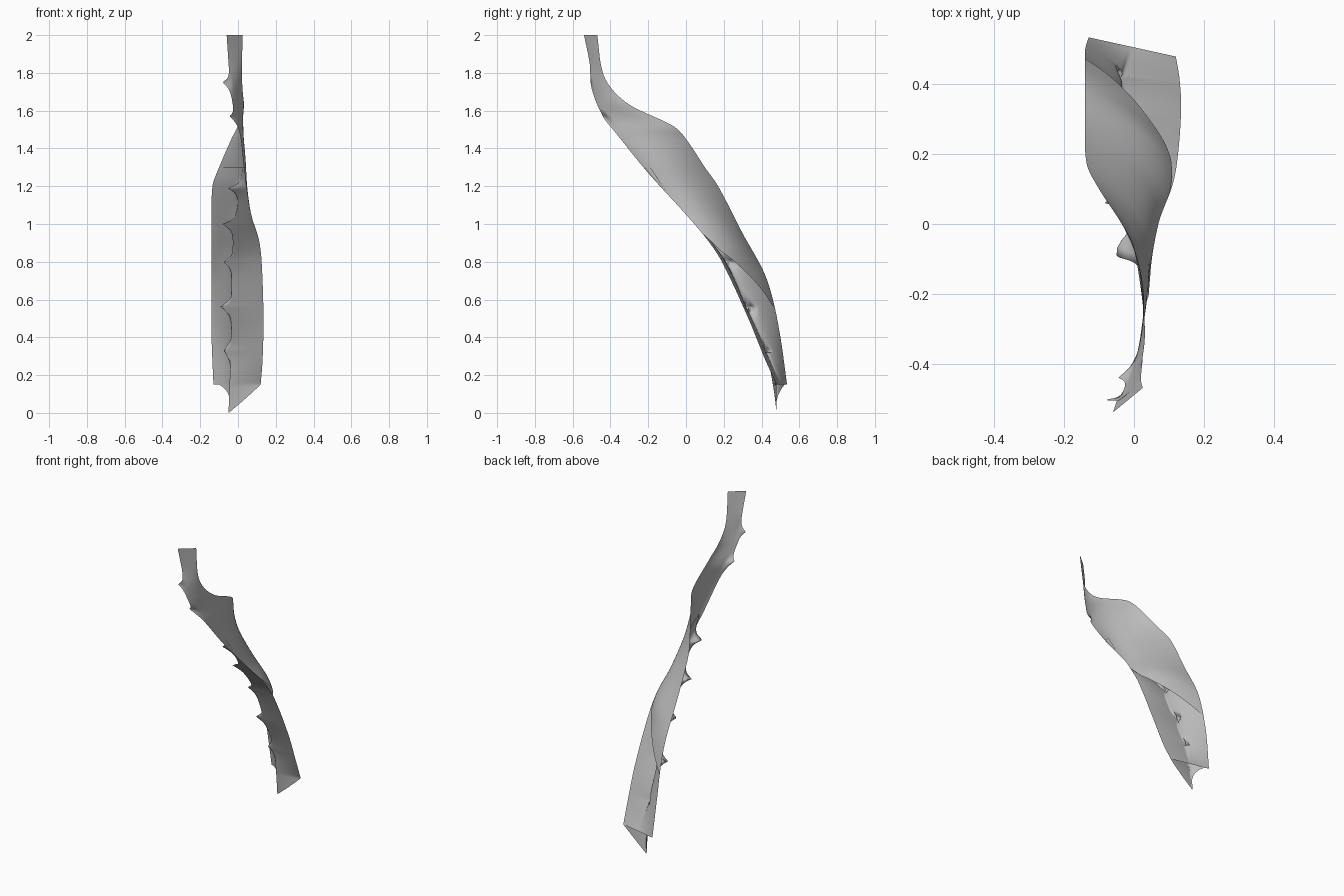
import bpy
import bmesh
import math
from mathutils import Vector

if "Cube" in bpy.data.objects:
    bpy.data.objects.remove(bpy.data.objects["Cube"])

# One plain grey for the whole leaf
grey = bpy.data.materials.new("soft grey")
grey.use_nodes = True
grey.diffuse_color = (0.5, 0.5, 0.5, 1)
shader = grey.node_tree.nodes["Principled BSDF"]
shader.inputs["Base Color"].default_value = (0.5, 0.5, 0.5, 1)
shader.inputs["Roughness"].default_value = 0.7


def curve(points):
    """Smooth curve through (z, x, y) points, listed from low to high."""
    heights = [p[0] for p in points]
    places = [Vector((p[1], p[2], 0)) for p in points]
    last = len(points) - 1

    def slope(i):
        a, b = max(i - 1, 0), min(i + 1, last)
        return (places[b] - places[a]) / (heights[b] - heights[a])

    def at(z):
        z = min(max(z, heights[0]), heights[-1])
        i = 0
        while i < last - 1 and z > heights[i + 1]:
            i += 1
        step = heights[i + 1] - heights[i]
        u = (z - heights[i]) / step
        ease = u * u * (3 - 2 * u)
        bend = slope(i) * (u * (1 - u) ** 2) - slope(i + 1) * (u * u * (1 - u))
        return places[i].lerp(places[i + 1], ease) + bend * step
    return at


# Guide curves: two borders, the thorny keel, and the bulge of the upper blade
front_border = curve([
    (0.15, 0.12, 0.48), (0.28, 0.13, 0.42), (0.5, 0.135, 0.33), (0.8, 0.125, 0.19),
    (0.92, 0.11, 0.11), (1.05, 0.07, 0.0), (1.27, 0.035, -0.2), (1.48, 0.01, -0.37),
    (1.57, -0.015, -0.44), (1.72, -0.04, -0.5), (1.85, -0.05, -0.51), (2, -0.06, -0.54)])
back_border = curve([
    (0.15, -0.13, 0.535), (0.4, -0.14, 0.5), (0.6, -0.14, 0.46), (0.75, -0.14, 0.41),
    (0.95, -0.14, 0.3), (1.2, -0.135, 0.17), (1.3, -0.1, 0.1), (1.45, -0.035, 0),
    (1.52, 0, -0.07), (1.62, 0.03, -0.28), (1.7, 0.025, -0.38), (1.8, 0.02, -0.44),
    (2, 0.025, -0.47)])
keel = curve([
    (0, -0.05, 0.48), (0.15, -0.045, 0.46), (0.33, -0.035, 0.42), (0.56, -0.035, 0.32),
    (0.8, -0.03, 0.21), (1, -0.02, 0.06), (1.1, 0, -0.02), (1.2, 0.015, -0.1),
    (1.4, 0.03, -0.24)])
bulge = curve([
    (0.5, 0.01, 0.01), (0.75, 0.015, 0.02), (0.9, 0.04, 0.025), (1.27, 0.06, 0),
    (1.5, 0.03, 0), (1.7, 0.012, 0), (2, 0, 0)])


def blade(name, top, bottom, push, thorns, thorn_column, rows, columns=44):
    """Sheet between the borders, pushed out of flat and drawn into thorns."""
    bm = bmesh.new()
    grid = []
    for r in range(rows + 1):
        line = []
        for c in range(columns + 1):
            t = c / columns
            z = top(t) + (bottom(t) - top(t)) * r / rows
            p = front_border(z).lerp(back_border(z), t) + push(z, t)
            reach = 0.18 if t < thorn_column else 0.07
            across = math.exp(-((t - thorn_column) / reach) ** 2)
            for height, length in thorns:
                # Thorns are sharp above and flare out more slowly below
                width = 0.018 if z > height else 0.028
                pull = math.exp(-abs((z - height) / width) ** 1.15) * across
                p += Vector((-1, 0, 0)) * length * pull
            line.append(bm.verts.new((p.x, p.y, z)))
        grid.append(line)
    for a, b in zip(grid, grid[1:]):
        for c in range(columns):
            bm.faces.new((a[c], a[c + 1], b[c + 1], b[c]))
    bmesh.ops.recalc_face_normals(bm, faces=bm.faces)
    mesh = bpy.data.meshes.new(name)
    bm.to_mesh(mesh)
    bm.free()
    mesh.materials.append(grey)
    mesh.shade_smooth()
    obj = bpy.data.objects.new(name, mesh)
    bpy.context.collection.objects.link(obj)
    return obj


def arched(z, t):
    """Gentle outward curve of the smooth blade."""
    return bulge(z) * 4 * t * (1 - t)


def folded(z, t):
    """Forward fold at the keel that falls back quickly on to the smooth curve."""
    side = abs(2 * t - 1)
    middle = (front_border(z) + back_border(z)) / 2
    fold = 1 - (side if t < 0.5 else side ** 0.6)
    return arched(z, t) + (keel(z) - middle - bulge(z)) * fold


def hemmed(z, t):
    """Flat at the lower edge, joining the fold above."""
    return folded(z, t) * max(0, (z - 0.15) / 0.17)


def slant(t):
    """Lower edge of the upper blade, running up along the front border."""
    return 0.89 - 0.35 * t + 0.06 * max(0, 1 - t / 0.1)


def tip_line(t):
    """Lower border of the thorny blade: a point hanging below the keel."""
    side = abs(2 * t - 1)
    return 0.15 * side if t < 0.5 else 0.165 * side ** 0.3


# Smooth upper blade, ending in a slanting edge across the back
blade("upper_blade", lambda t: 2, slant, arched, [(1.57, 0.03), (1.75, 0.04)], 0, 120)

# Folded lower blade with a row of thorns along the keel
blade("thorny_blade", lambda t: 1.3, tip_line, folded,
      [(0.33, 0.045), (0.56, 0.06), (0.8, 0.05), (1, 0.065), (1.19, 0.07)], 0.5, 160)

# Short back panel that closes the open lower end
blade("lower_hem", lambda t: 0.32, lambda t: 0.15, hemmed, [], 0.5, 12)
